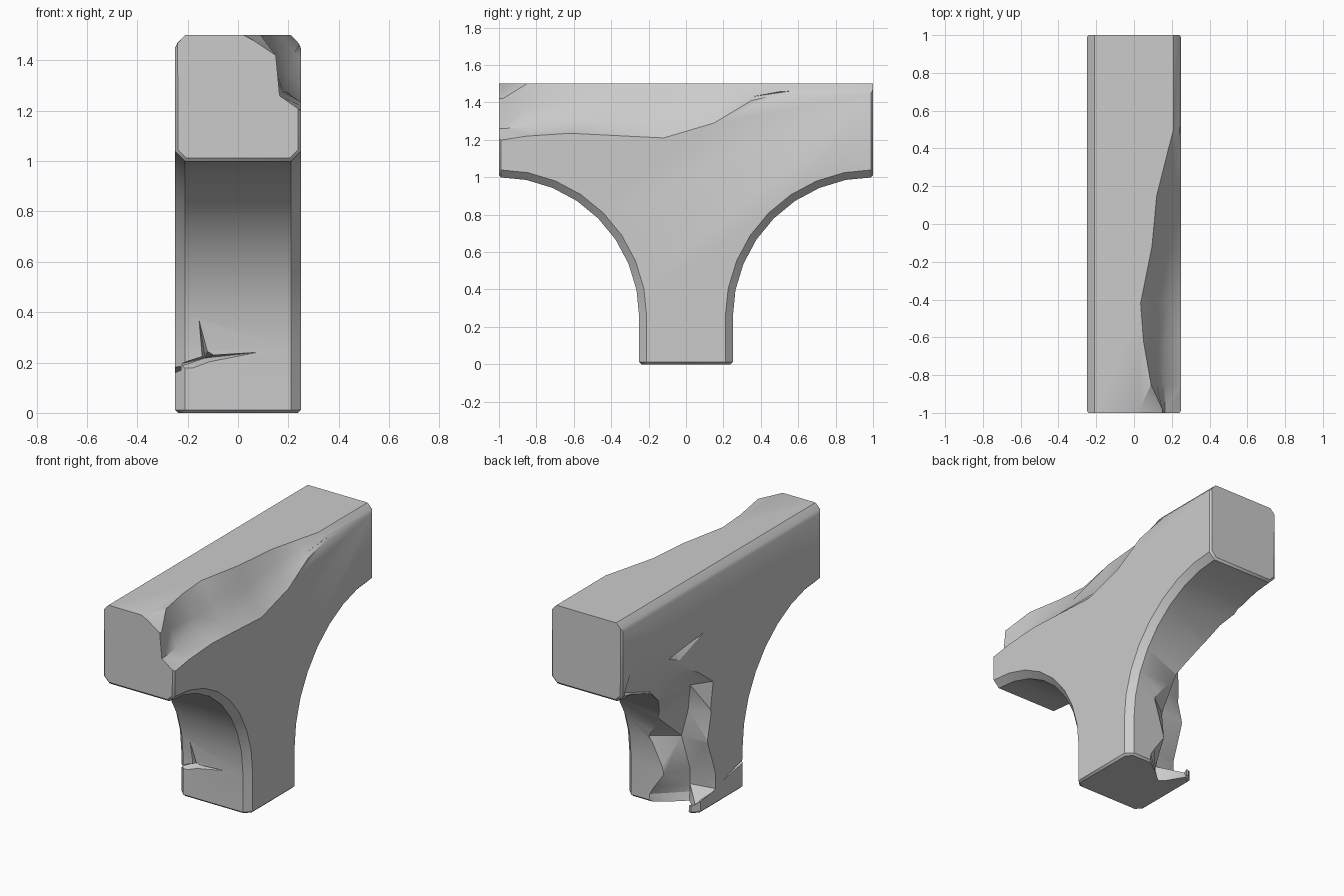
import bpy, bmesh, math
from mathutils import Vector

cube = bpy.data.objects.get("Cube")
if cube:
    bpy.data.objects.remove(cube)

stone = bpy.data.materials.new("grey stone")
stone.use_nodes = True
grey = (0.6, 0.6, 0.6, 1)
stone.diffuse_color = grey
stone.node_tree.nodes["Principled BSDF"].inputs["Base Color"].default_value = grey


def make(name, bm):
    bmesh.ops.recalc_face_normals(bm, faces=bm.faces)
    mesh = bpy.data.meshes.new(name)
    bm.to_mesh(mesh)
    bm.free()
    mesh.materials.append(stone)
    ob = bpy.data.objects.new(name, mesh)
    bpy.context.collection.objects.link(ob)
    return ob


def loft(name, rings, triangles=False):
    """Closed solid through rings of equal point count."""
    bm = bmesh.new()
    vs = [[bm.verts.new(p) for p in ring] for ring in rings]
    n = len(vs[0])
    for a, b in zip(vs, vs[1:]):
        for i in range(n):
            j = (i + 1) % n
            bm.faces.new((a[i], a[j], b[j], b[i]))
    bm.faces.new(vs[0])
    bm.faces.new(vs[-1])
    if triangles:
        bmesh.ops.triangulate(bm, faces=bm.faces)
    return make(name, bm)


def spike(name, points, outward, apex):
    """Tapered chip: outline pushed outside the face, pointed at the apex."""
    bm = bmesh.new()
    outer = [bm.verts.new(Vector(p) + Vector(outward)) for p in points]
    inner = [bm.verts.new(p) for p in points]
    tip = bm.verts.new(apex)
    bm.faces.new(outer)
    for i in range(len(points)):
        j = (i + 1) % len(points)
        bm.faces.new((outer[i], outer[j], inner[j], inner[i]))
        bm.faces.new((inner[i], inner[j], tip))
    bmesh.ops.triangulate(bm, faces=bm.faces)
    return make(name, bm)


# Bracket outline with two quarter-round arches
def outline(x, inset):
    r = 0.75 + inset
    half = [(1 - r * math.cos(t), 0.25 + r * math.sin(t))
            for t in [math.pi / 16 * k for k in range(9)]]
    right = [(0.25 - inset, 0)] + half + [(1, 1.5 - inset)]
    left = [(-y, z) for y, z in reversed(right)]
    return [(x, y, z) for y, z in right + left]


bracket = loft("stone_bracket", [outline(-0.25, 0.04), outline(-0.21, 0),
                                 outline(0.21, 0), outline(0.25, 0.04)])

# Fine bevel around the bar ends and the foot
bm = bmesh.new()
bm.from_mesh(bracket.data)


def is_cap(f):
    pts = [v.co for v in f.verts]
    return all(abs(abs(p.y) - 1) < 1e-4 for p in pts) or all(abs(p.z) < 1e-4 for p in pts)


rim = [e for e in bm.edges if sum(is_cap(f) for f in e.link_faces) == 1]
bmesh.ops.bevel(bm, geom=rim, offset=0.012, segments=1, affect='EDGES')
bm.to_mesh(bracket.data)
bm.free()

# Long scoop broken from the top edge: y, top x, two inner points, side z
scoop = [(-1.05, 0.0, (0.15, 1.42), (0.165, 1.26), 1.2),
         (-0.98, 0.03, (0.15, 1.42), (0.165, 1.26), 1.2),
         (-0.85, 0.09, (0.12, 1.38), (0.16, 1.27), 1.22),
         (-0.62, 0.05, (0.12, 1.37), (0.17, 1.28), 1.235),
         (-0.42, 0.035, (0.12, 1.38), (0.18, 1.28), 1.225),
         (-0.12, 0.095, (0.14, 1.38), (0.19, 1.28), 1.21),
         (0.15, 0.12, (0.16, 1.42), (0.2, 1.35), 1.29),
         (0.35, 0.17, (0.2, 1.46), (0.225, 1.43), 1.41),
         (0.62, 0.24, (0.25, 1.49), (0.26, 1.48), 1.47)]
rings = []
for y, xt, m, n, zs in scoop:
    ring = [(xt, 1.6), (xt, 1.5), m, n, (0.25, zs), (0.4, zs), (0.4, 1.6)]
    rings.append([(x, y, z) for x, z in ring])
cutters = [loft("scoop_cutter", rings, True)]

# Deep break down the back edge of the stem: z, arch point, inner point, side point
stem = [(-0.02, (0.1, 0.26), (-0.1, 0.11), (-0.19, 0.26)),
        (0.05, (0.08, 0.25), (-0.09, 0.09), (-0.21, 0.21)),
        (0.1, (0.05, 0.25), (-0.09, 0.09), (-0.26, 0.06)),
        (0.2, (-0.02, 0.25), (-0.1, 0.1), (-0.26, 0.06)),
        (0.43, (0.07, 0.27), (-0.08, 0.16), (-0.26, 0.14)),
        (0.6, (-0.04, 0.34), (-0.12, 0.15), (-0.26, 0.1)),
        (0.79, (-0.14, 0.48), (-0.17, 0.2), (-0.26, 0.07)),
        (0.92, (-0.19, 0.64), (-0.2, 0.4), (-0.26, 0.24)),
        (1.04, (-0.22, 0.95), (-0.22, 0.6), (-0.26, 0.42)),
        (1.2, (-0.26, 0.9), (-0.26, 0.75), (-0.27, 0.6))]
rings = []
for z, a, m, b in stem:
    far = (-0.45, 1.1) if z > 0.07 else (-0.1, 0.5)
    rings.append([(x, y, z) for x, y in (a, m, b, far)])
cutters.append(loft("stem_break_cutter", rings, True))

# Small chips: star on the front of the stem, sliver beside it, crack under the bar
star = [(-0.155, 0.37), (-0.12, 0.25), (-0.09, 0.232), (0.12, 0.245),
        (-0.11, 0.2), (-0.19, 0.17), (-0.27, 0.17), (-0.27, 0.185), (-0.145, 0.225)]
cutters.append(spike("star_chip_cutter", [(x, -0.262, z) for x, z in star],
                     (0, -0.1, 0), (-0.13, -0.19, 0.218)))
cutters.append(spike("side_chip_cutter",
                     [(-0.252, y, z) for y, z in ((-0.27, 0.2), (-0.27, 0.17), (0, 0.12))],
                     (-0.1, 0, 0), (-0.2, -0.2, 0.17)))
cutters.append(spike("crack_cutter",
                     [(-0.252, y, z) for y, z in ((0.16, 1.14), (0.54, 1.1), (0.42, 1.05))],
                     (-0.1, 0, 0), (-0.225, 0.42, 1.09)))

# Cut everything out of the bracket, then drop the cutters
for c in cutters:
    cut = bracket.modifiers.new(c.name, 'BOOLEAN')
    cut.operation = 'DIFFERENCE'
    cut.solver = 'EXACT'
    cut.object = c
bpy.context.view_layer.update()
graph = bpy.context.evaluated_depsgraph_get()
result = bpy.data.meshes.new_from_object(bracket.evaluated_get(graph))
bracket.modifiers.clear()
bracket.data = result
for c in cutters:
    bpy.data.objects.remove(c)

bpy.ops.object.select_all(action='DESELECT')
bracket.select_set(True)
bpy.context.view_layer.objects.active = bracket
bpy.ops.object.shade_smooth_by_angle(angle=math.radians(32))
